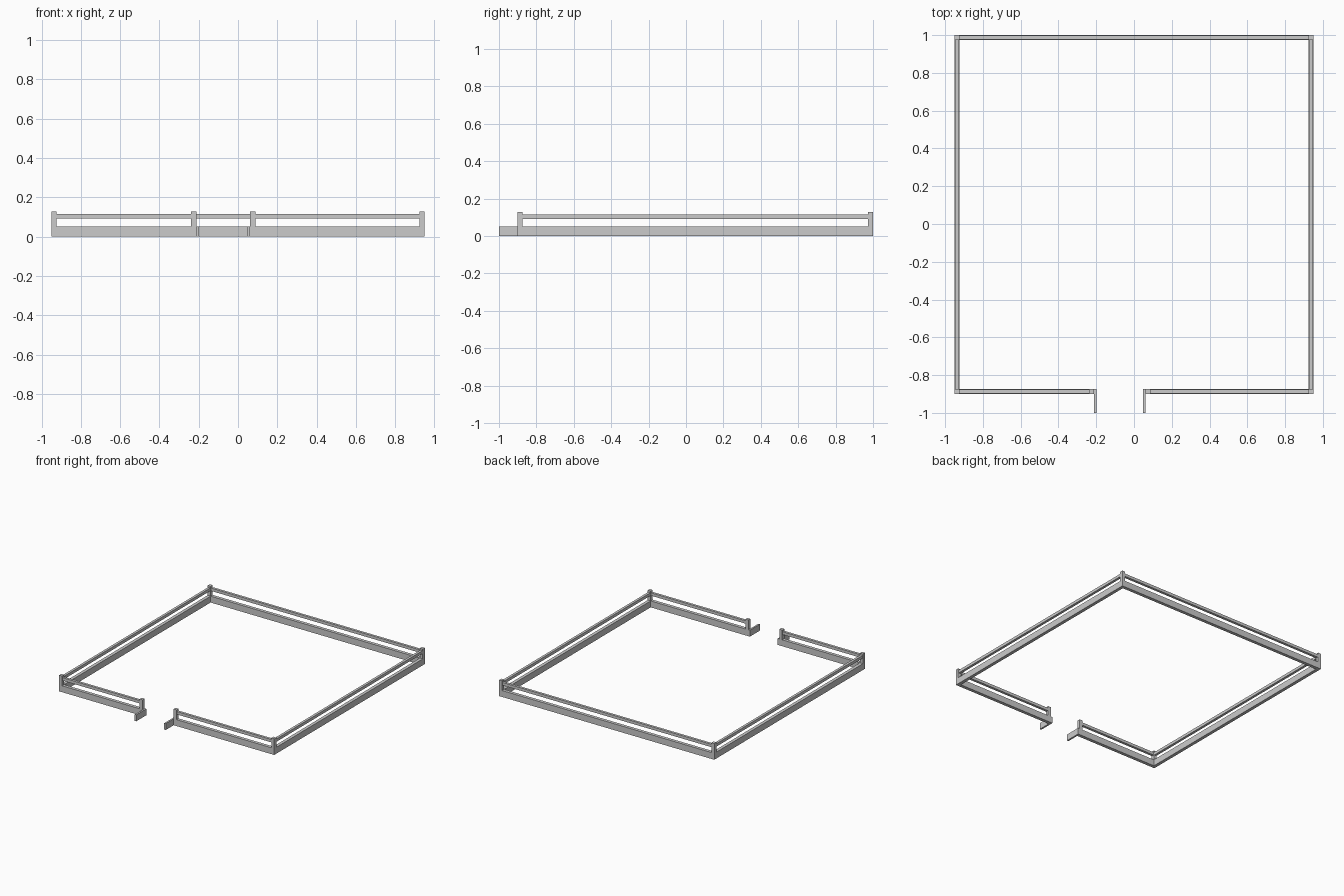
import bpy, bmesh
from mathutils import Vector

if "Cube" in bpy.data.objects:
    bpy.data.objects.remove(bpy.data.objects["Cube"])

T = 0.026                      # wall and post thickness
H = 0.051                      # wall height
X, Y0, Y1 = 0.95, -0.9, 1.0    # outer limits of the enclosure
GL, GR = -0.212, 0.062         # inner ends of the front posts
R = 0.014                      # thickness of the entrance return walls


def box(name, lo, hi):
    lo, hi = Vector(lo), Vector(hi)
    bm = bmesh.new()
    bmesh.ops.create_cube(bm, size=1)
    for v in bm.verts:
        v.co = (lo + hi) / 2 + v.co * (hi - lo)
    me = bpy.data.meshes.new(name)
    bm.to_mesh(me)
    bm.free()
    ob = bpy.data.objects.new(name, me)
    bpy.context.collection.objects.link(ob)
    return ob


def run(name, x0, x1, y0, y1):
    """Low wall with a handrail floating above it."""
    box(name + "_wall", (x0, y0, 0), (x1, y1, H))
    inset = 0.003
    if x1 - x0 > y1 - y0:
        y0, y1 = y0 + inset, y1 - inset
        x0, x1 = x0 + T / 2, x1 - T / 2
    else:
        x0, x1 = x0 + inset, x1 - inset
        y0, y1 = y0 - T / 2, y1 + T / 2
    box(name + "_rail", (x0, y0, 0.092), (x1, y1, 0.115))


# Walls and rails
run("back", -X, X, Y1 - T, Y1)
run("left", -X, -X + T, Y0 + T, Y1 - T)
run("right", X - T, X, Y0 + T, Y1 - T)
run("front_left", -X, GL, Y0, Y0 + T)
run("front_right", GR, X, Y0, Y0 + T)

# Posts at the corners and beside the entrance
for name, x, y in [("back_left", -X, Y1 - T), ("back_right", X - T, Y1 - T),
                   ("front_left", -X, Y0), ("front_right", X - T, Y0),
                   ("entrance_left", GL - T, Y0), ("entrance_right", GR, Y0)]:
    box(name + "_post", (x, y, H), (x + T, y + T, 0.129))

# Entrance return walls projecting forward
box("entrance_left_return", (GL, -1, 0), (GL + R, Y0 + T, H))
box("entrance_right_return", (GR - R, -1, 0), (GR, Y0 + T, H))
